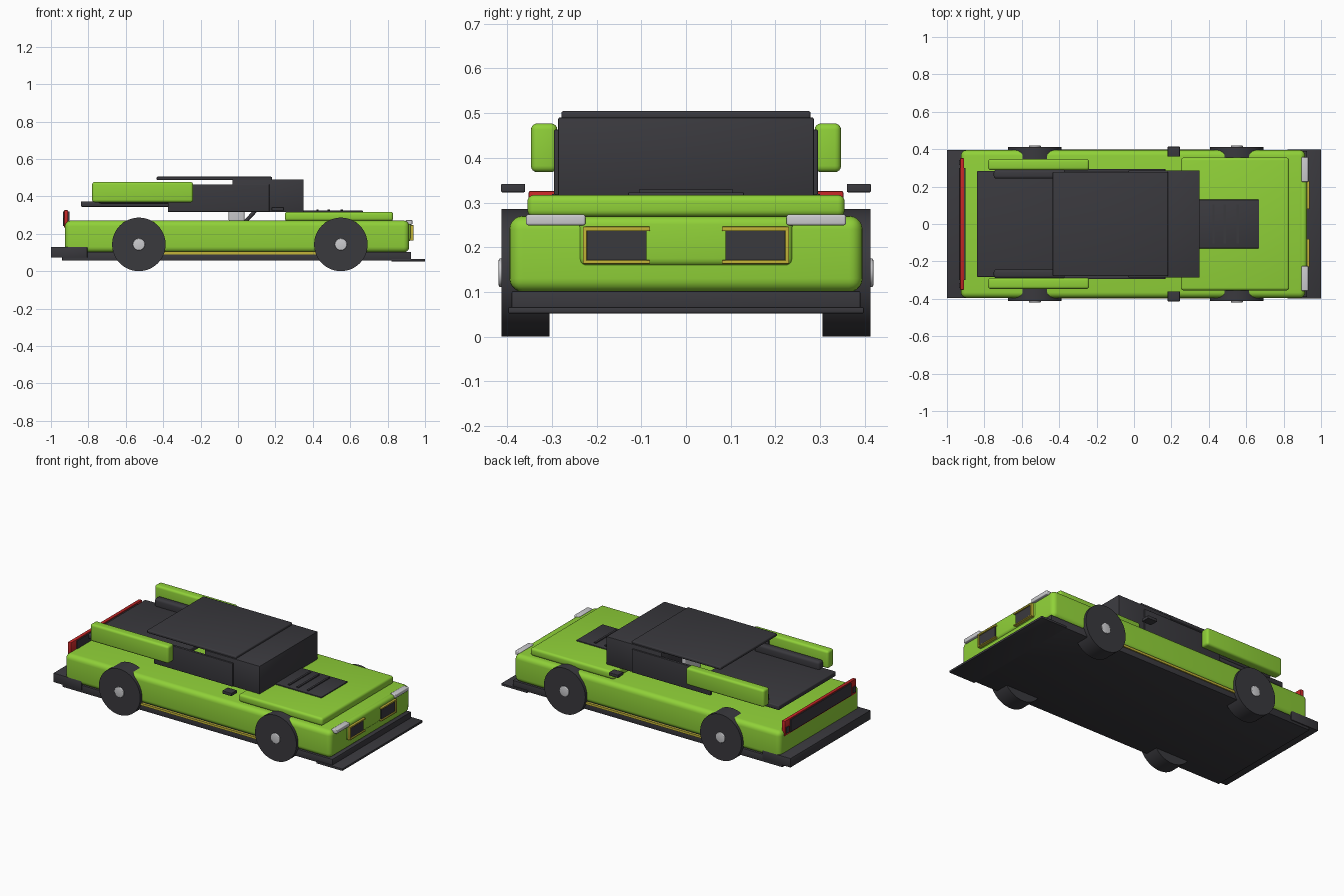
import bpy, math
from mathutils import Vector

if "Cube" in bpy.data.objects:
    bpy.data.objects.remove(bpy.data.objects["Cube"])


def mat(name, r, g, b):
    m = bpy.data.materials.new(name)
    m.diffuse_color = (r, g, b, 1)
    m.use_nodes = True
    m.node_tree.nodes["Principled BSDF"].inputs["Base Color"].default_value = m.diffuse_color
    return m


GREEN = mat("lime green", 0.28, 0.64, 0.04)
DARK = mat("charcoal", 0.042, 0.041, 0.048)
YELLOW = mat("yellow trim", 0.55, 0.46, 0.04)
RED = mat("tail red", 0.55, 0.02, 0.02)
SILVER = mat("silver", 0.6, 0.6, 0.62)


def finish(ob, name, m):
    ob.name = name
    ob.data.materials.append(m)
    bpy.ops.object.shade_smooth_by_angle(angle=math.radians(40))
    return ob


def box(name, m, x, y, z, bevel=0.0, seg=4):
    """Box from (min, max) ranges, optionally with rounded edges."""
    bpy.ops.mesh.primitive_cube_add(
        size=1, location=[(a + b) / 2 for a, b in (x, y, z)])
    ob = bpy.context.object
    ob.scale = [b - a for a, b in (x, y, z)]
    bpy.ops.object.transform_apply(location=False, rotation=False, scale=True)
    if bevel:
        mod = ob.modifiers.new("round", 'BEVEL')
        mod.width = bevel
        mod.segments = seg
        bpy.ops.object.modifier_apply(modifier=mod.name)
    return finish(ob, name, m)


def pair(name, m, x, y, z, bevel=0.0):
    """The same box on both sides of the car."""
    box(name + "_left", m, x, y, z, bevel)
    box(name + "_right", m, x, (-y[1], -y[0]), z, bevel)


def rod(name, m, p, q, r, verts=48, bevel=0.0):
    p, q = Vector(p), Vector(q)
    bpy.ops.mesh.primitive_cylinder_add(
        vertices=verts, radius=r, depth=(q - p).length, location=(p + q) / 2,
        rotation=(q - p).to_track_quat('Z', 'Y').to_euler())
    ob = bpy.context.object
    if bevel:
        mod = ob.modifiers.new("round", 'BEVEL')
        mod.width = bevel
        mod.segments = 3
        bpy.ops.object.modifier_apply(modifier=mod.name)
    return finish(ob, name, m)


# Body shell and hood
box("body", GREEN, (-0.925, 0.915), (-0.395, 0.395), (0.10, 0.27), 0.03, 5)
box("hood", GREEN, (0.25, 0.83), (-0.355, 0.355), (0.268, 0.317), 0.015)
box("nose_panel", GREEN, (0.88, 0.924), (-0.24, 0.24), (0.157, 0.269), 0.018)

# Floor, splitter, rear bumper
box("floor", DARK, (-0.94, 0.925), (-0.39, 0.39), (0.056, 0.102), 0.003, 2)
box("front_splitter", DARK, (0.82, 1.0), (-0.398, 0.398), (0.052, 0.066), 0.003, 2)
box("rear_bumper", DARK, (-1.0, -0.805), (-0.396, 0.396), (0.072, 0.13), 0.004, 2)
pair("sill_stripe", YELLOW, (-0.40, 0.42), (0.385, 0.397), (0.09, 0.104))

# Wheels and hubs
for end, x in (("front", 0.55), ("rear", -0.53)):
    for side, s in (("left", 1), ("right", -1)):
        rod(f"{end}_wheel_{side}", DARK, (x, s * 0.305, 0.143),
            (x, s * 0.413, 0.143), 0.143, 64)
        rod(f"{end}_hub_{side}", SILVER, (x, s * 0.40, 0.143),
            (x, s * 0.419, 0.143), 0.032, 32, 0.004)

# Cabin: windscreen block, side windows, roof, rear deck
box("windscreen", DARK, (-0.03, 0.35), (-0.286, 0.286), (0.315, 0.490), 0.003, 2)
pair("side_window", DARK, (-0.375, 0.168), (0.278, 0.295), (0.317, 0.463), 0.003)
box("roof", DARK, (-0.435, 0.182), (-0.279, 0.279), (0.486, 0.505), 0.006, 3)
box("rear_deck", DARK, (-0.84, -0.25), (-0.283, 0.283), (0.344, 0.373), 0.006, 3)
pair("deck_rail", DARK, (-0.75, -0.30), (0.242, 0.29), (0.36, 0.42), 0.015)
pair("rear_pillar", GREEN, (-0.78, -0.24), (0.288, 0.347), (0.368, 0.477), 0.014)
pair("mirror", DARK, (0.18, 0.245), (0.36, 0.414), (0.323, 0.342), 0.003)

# Interior glimpsed through the gaps
box("gear_console", SILVER, (-0.05, 0.035), (-0.08, 0.08), (0.265, 0.42), 0.01)
rod("steering_column", DARK, (0.04, -0.12, 0.265), (0.10, -0.12, 0.33), 0.01, 16)

# Hood vent with louvres
box("hood_vent", DARK, (0.345, 0.668), (-0.13, 0.13), (0.31, 0.323), 0.003, 2)
for i, x in enumerate((0.425, 0.485, 0.555)):
    box(f"vent_louvre_{i + 1}", DARK, (x - 0.006, x + 0.006),
        (-0.105, 0.105), (0.318, 0.329))

# Headlights with open yellow surrounds, silver indicator strips
pair("headlight", DARK, (0.90, 0.930), (0.088, 0.224), (0.168, 0.238))
pair("headlight_trim_top", YELLOW, (0.90, 0.938), (0.08, 0.230), (0.236, 0.246), 0.002)
pair("headlight_trim_base", YELLOW, (0.90, 0.938), (0.08, 0.230), (0.163, 0.171), 0.002)
pair("headlight_trim_side", YELLOW, (0.90, 0.938), (0.222, 0.231), (0.163, 0.246), 0.002)
pair("indicator", SILVER, (0.895, 0.932), (0.225, 0.358), (0.249, 0.273), 0.005)

# Tail light bar
box("tail_bar", RED, (-0.93, -0.908), (-0.352, 0.352), (0.233, 0.326), 0.004, 2)
box("tail_panel", DARK, (-0.935, -0.902), (-0.300, 0.300), (0.242, 0.319))
pair("tail_inset", DARK, (-0.935, -0.925), (0.315, 0.342), (0.248, 0.285))
